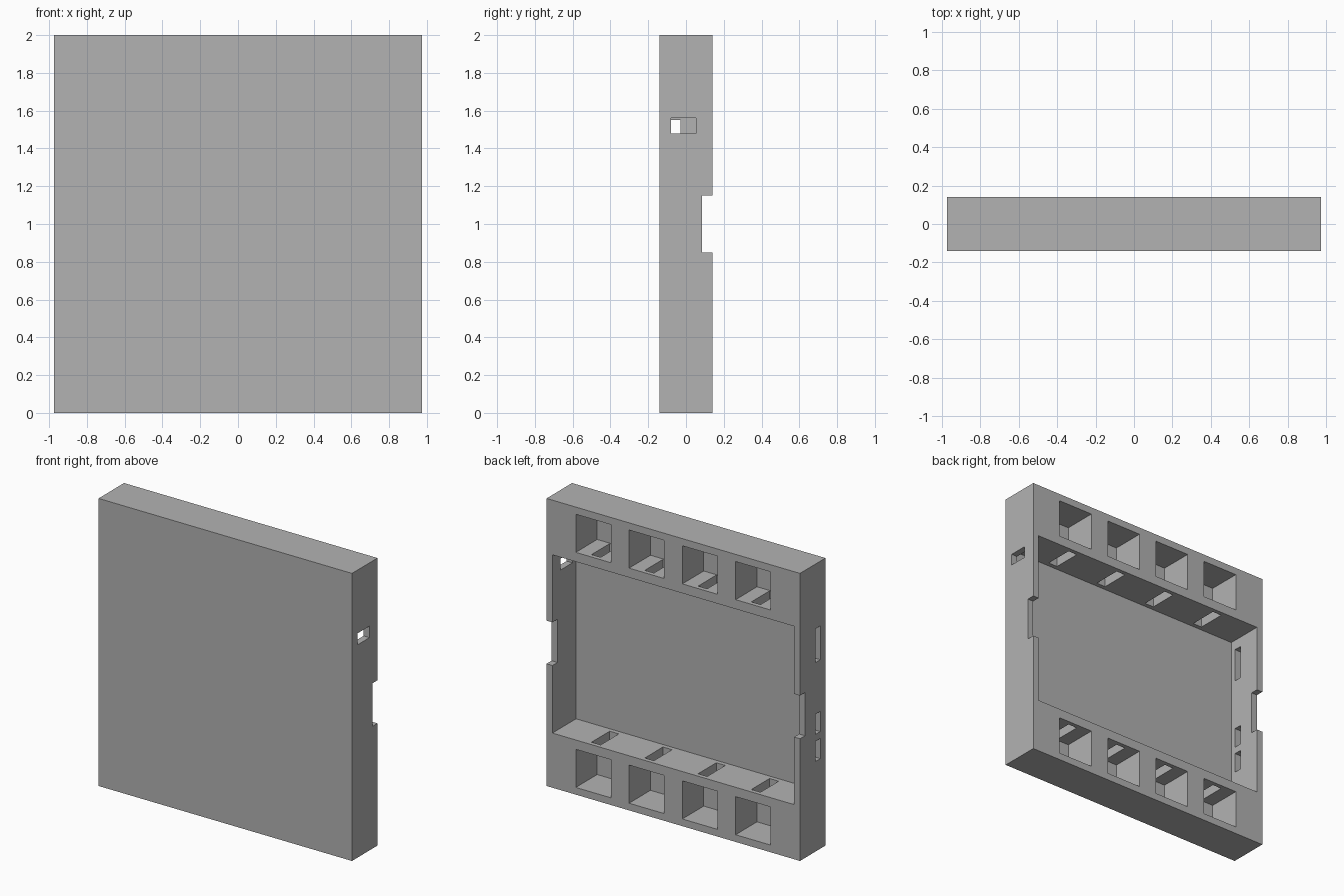
import bpy

if "Cube" in bpy.data.objects:
    bpy.data.objects.remove(bpy.data.objects["Cube"], do_unlink=True)

gray = bpy.data.materials.new("plain gray")
gray.use_nodes = True
color = (0.448, 0.448, 0.448, 1)
gray.diffuse_color = color
gray.node_tree.nodes["Principled BSDF"].inputs["Base Color"].default_value = color

HALF_X, HALF_Y, HEIGHT = 0.975, 0.14, 2.0
MID = HEIGHT / 2


def box(name, xs, ys, zs):
    """Axis-aligned box given its limits along each axis."""
    lims = (xs, ys, zs)
    bpy.ops.mesh.primitive_cube_add(size=1, location=[sum(r) / 2 for r in lims])
    ob = bpy.context.object
    ob.name = name
    ob.scale = [r[1] - r[0] for r in lims]
    bpy.ops.object.transform_apply(location=True, rotation=False, scale=True)
    ob.data.materials.append(gray)
    return ob


case = box("tray_case", (-HALF_X, HALF_X), (-HALF_Y, HALF_Y), (0, HEIGHT))


def cut(xs, ys, zs):
    """Subtract a box from the case."""
    cutter = box("cutter", xs, ys, zs)
    cutter.hide_render = True
    mod = case.modifiers.new("cut", "BOOLEAN")
    mod.operation = "DIFFERENCE"
    mod.solver = "EXACT"
    mod.object = cutter
    bpy.context.view_layer.objects.active = case
    bpy.ops.object.modifier_apply(modifier=mod.name)
    bpy.data.objects.remove(cutter, do_unlink=True)


# Main cavity, open at the back
INNER_X, OPEN = 0.93, 0.2
cut((-INNER_X, INNER_X), (-0.12, OPEN), (0.38, 1.62))

# Rows of square pockets, each joined to the cavity by a slot
for side in (-1, 1):
    for i in range(4):
        x = (i - 1.5) * 0.41
        pocket = sorted((MID + side * 0.685, MID + side * 0.95))
        slot = sorted((MID + side * 0.58, MID + side * 0.75))
        cut((x - 0.135, x + 0.135), (-0.095, OPEN), pocket)
        cut((x - 0.035, x + 0.035), (-0.09, 0.11), slot)

# Finger notches in the rims of both side walls
for side in (-1, 1):
    cut(sorted((side * 0.88, side * 1.1)), (0.085, OPEN), (0.85, 1.15))

# Socket hole in the left wall
cut((0.88, 1.1), (-0.08, 0.052), (1.48, 1.56))

# Upright slots in the right wall
for zs in ((1.315, 1.55), (0.815, 0.955), (0.627, 0.767)):
    cut((-1.1, -0.88), (-0.083, -0.028), zs)
